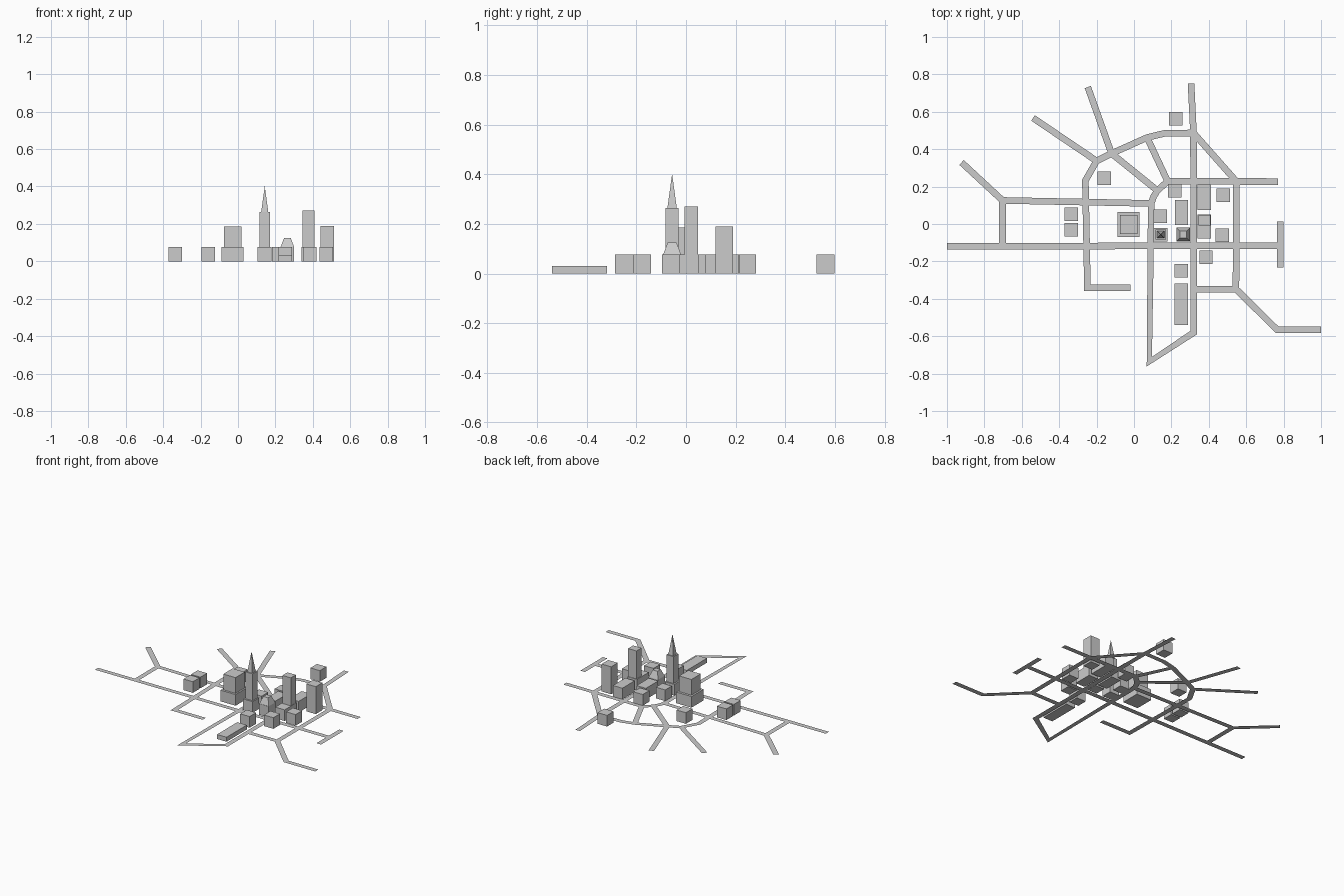
import bpy, bmesh, math
from mathutils import Vector, Matrix
from mathutils.geometry import delaunay_2d_cdt

if "Cube" in bpy.data.objects:
    bpy.data.objects.remove(bpy.data.objects["Cube"])

DY = -0.008      # centring offset
HALF = 0.0175    # half road width


def add_object(name, bm):
    mesh = bpy.data.meshes.new(name)
    bm.to_mesh(mesh)
    bm.free()
    ob = bpy.data.objects.new(name, mesh)
    bpy.context.collection.objects.link(ob)
    return ob


def tapered(name, x0, x1, y0, y1, z0, z1, top=1.0):
    """Square-plan block; top is the scale of the upper end (0 = pointed)."""
    bm = bmesh.new()
    bmesh.ops.create_cone(bm, cap_ends=True, segments=4, radius1=math.sqrt(0.5),
                          radius2=math.sqrt(0.5) * top, depth=1,
                          matrix=Matrix.Rotation(math.pi / 4, 4, 'Z'))
    bmesh.ops.scale(bm, vec=(x1 - x0, y1 - y0, z1 - z0), verts=bm.verts)
    bmesh.ops.translate(bm, vec=((x0 + x1) / 2, (y0 + y1) / 2 + DY, (z0 + z1) / 2),
                        verts=bm.verts)
    if top == 0:
        bmesh.ops.remove_doubles(bm, verts=bm.verts, dist=1e-5)
    return add_object(name, bm)


def strip_quads(path):
    """Mitred quads along a road centre line."""
    pts = [Vector((x, y + DY)) for x, y in path]
    dirs = [(b - a).normalized() for a, b in zip(pts, pts[1:])]
    offs = []
    for i in range(len(pts)):
        a, b = dirs[max(i - 1, 0)], dirs[min(i, len(dirs) - 1)]
        na, nb = Vector((-a.y, a.x)), Vector((-b.y, b.x))
        m = (na + nb).normalized()
        offs.append(m * HALF / max(m.dot(na), 0.6))
    return [[p - o, q - r, q + r, p + o]
            for p, q, o, r in zip(pts, pts[1:], offs, offs[1:])]


# Road network, merged into one flat sheet
roads = [
    [(-1, -0.112), (0.795, -0.107)],
    [(0.783, 0.022), (0.783, -0.225)],
    [(-0.922, 0.337), (-0.703, 0.134), (0.095, 0.118)],
    [(-0.703, 0.134), (-0.703, -0.107)],
    [(-0.02, -0.333), (-0.249, -0.333), (-0.26, 0.24), (-0.2, 0.345),
     (-0.12, 0.385), (0.07, 0.47), (0.16, 0.492), (0.318, 0.495),
     (0.548, 0.235), (0.545, -0.34), (0.318, -0.342)],
    [(0.545, -0.34), (0.765, -0.557), (1, -0.557)],
    [(-0.54, 0.575), (-0.2, 0.345)],
    [(-0.247, 0.74), (-0.12, 0.385)],
    [(0.305, 0.759), (0.318, 0.495), (0.32, -0.572), (0.082, -0.728),
     (0.092, 0.118), (0.105, 0.155), (0.125, 0.187), (0.18, 0.236), (0.77, 0.235)],
    [(-0.12, 0.385), (0.125, 0.187)],
    [(0.07, 0.47), (0.18, 0.236)],
]
verts, faces = [], []
for path in roads:
    for quad in strip_quads(path):
        faces.append(list(range(len(verts), len(verts) + 4)))
        verts += quad
out_v, _, out_f, _, _, orig_f = delaunay_2d_cdt(verts, [], faces, 0, 1e-5)
bm = bmesh.new()
bv = [bm.verts.new((v.x, v.y, 0)) for v in out_v]
for f, src in zip(out_f, orig_f):
    if src:
        bm.faces.new([bv[i] for i in f])
bmesh.ops.delete(bm, geom=[v for v in bm.verts if not v.link_faces], context='VERTS')
bmesh.ops.recalc_face_normals(bm, faces=bm.faces)
for f in bm.faces:
    if f.normal.z < 0:
        f.normal_flip()
add_object("road_network", bm)

# Small cube-like houses, given by plan centre
S, H = 0.036, 0.077
houses = [(-0.336, 0.061), (-0.336, -0.022), (-0.16, 0.253), (0.223, 0.57),
          (0.141, 0.05), (0.217, 0.187), (0.473, -0.052), (0.385, -0.17),
          (0.253, -0.242)]
for i, (x, y) in enumerate(houses):
    tapered(f"house_{i + 1}", x - S, x + S, y - S, y + S, 0, H)

# Long blocks
tapered("long_block_middle", 0.218, 0.29, 0.002, 0.136, 0, H)
tapered("long_block_north", 0.34, 0.412, 0.084, 0.22, 0, H)
tapered("low_hall", 0.217, 0.29, -0.532, -0.31, 0, 0.031)

# Stepped block
tapered("stepped_block_base", -0.087, 0.03, -0.061, 0.072, 0, H)
tapered("stepped_block_top", -0.075, 0.019, -0.046, 0.056, H, 0.186)

# Spire tower
tapered("spire_base", 0.105, 0.178, -0.086, -0.014, 0, H)
tapered("spire_shaft", 0.116, 0.17, -0.074, -0.022, H, 0.263)
tapered("spire_point", 0.124, 0.162, -0.067, -0.029, 0.263, 0.402, 0)

# Pavilion with a tapered roof
tapered("pavilion_base", 0.228, 0.3, -0.086, -0.012, 0, H)
tapered("pavilion_roof", 0.228, 0.3, -0.084, -0.012, H, 0.124, 0.5)

# Tall towers
tapered("tall_tower_base", 0.34, 0.412, -0.07, 0.06, 0, H)
tapered("tall_tower", 0.346, 0.41, 0.001, 0.056, H, 0.271)
tapered("east_tower", 0.441, 0.514, 0.126, 0.198, 0, 0.19)
